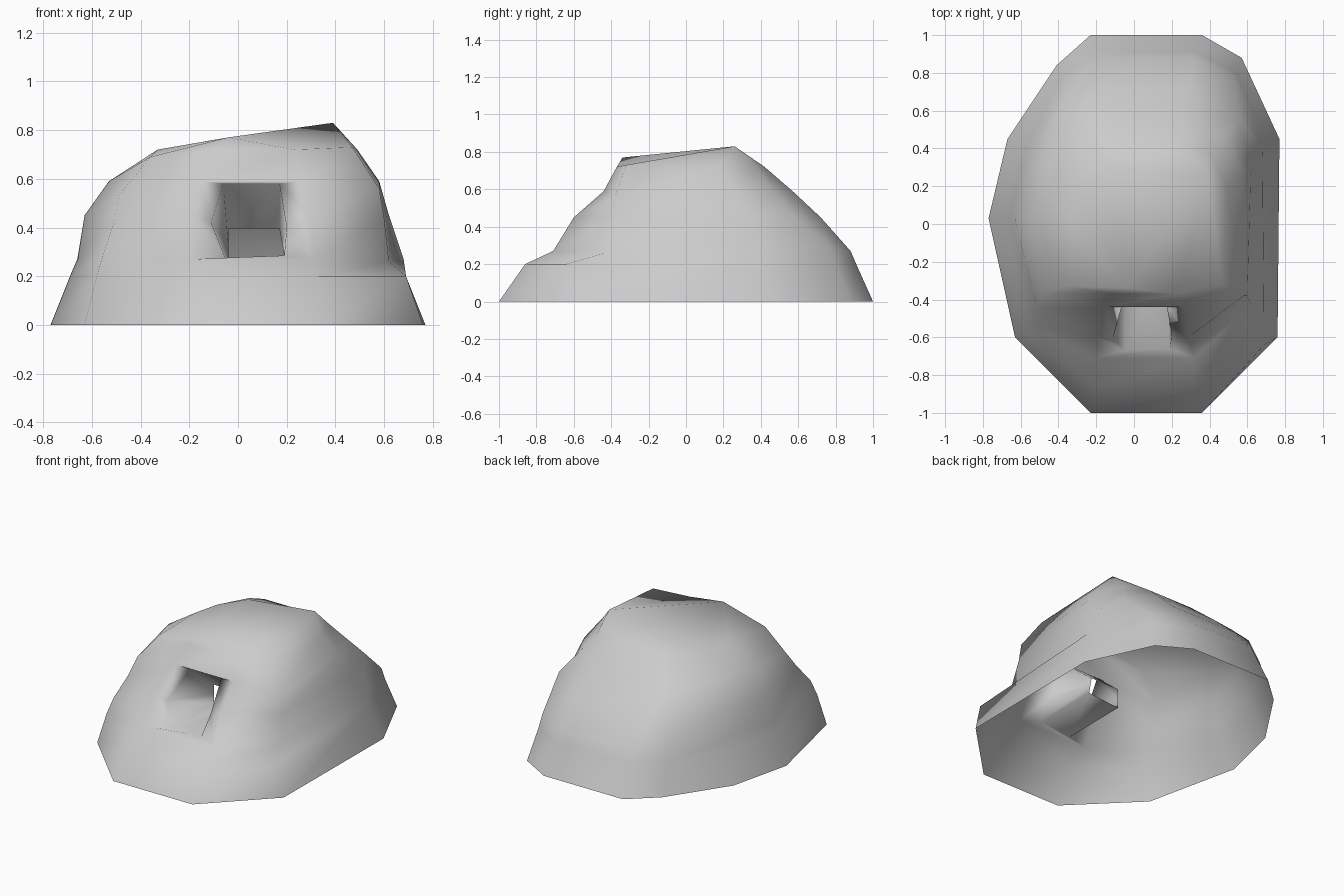
import bpy, bmesh

cube = bpy.data.objects.get("Cube")
if cube:
    bpy.data.objects.remove(cube, do_unlink=True)

# Single stone colour
stone = bpy.data.materials.new("stone_grey")
stone.use_nodes = True
stone_colour = (0.6, 0.6, 0.6, 1)
stone.diffuse_color = stone_colour
stone.node_tree.nodes["Principled BSDF"].inputs["Base Color"].default_value = stone_colour

# Ground outline, counter-clockwise from the front left corner of the plan
outline = [(-.23, -1), (.36, -1), (.76, -.6), (.77, .45), (.57, .88), (.36, 1),
           (-.23, 1), (-.41, .84), (-.67, .45), (-.77, .03), (-.63, -.6)]
HALF_WIDTH = .77

# Each level: height, reach toward -x, +x, -y and +y
levels = [(0, .77, .77, 1, 1),
          (.2, .69, .69, .86, .91),
          (.27, .66, .68, .71, .88),
          (.45, .63, .62, .6, .72),
          (.59, .53, .58, .44, .57),
          (.72, .33, .49, .37, .42)]

# Rugged corner ridges, by outline column, one point for each level above ground
ridges = {
    2: [(.69, -.64, .2), (.62, -.43, .26), (.6, -.38, .44), (.58, -.38, .56), (.47, -.32, .73)],
    4: [(.54, .8, .2), (.53, .77, .29), (.56, .55, .48), (.48, .47, .59), (.4, .38, .71)],
    7: [(-.39, .77, .2), (-.38, .74, .3), (-.36, .66, .48), (-.31, .56, .58), (-.18, .38, .72)],
    10: [(-.58, -.57, .2), (-.55, -.54, .3), (-.51, -.45, .42), (-.49, -.37, .53), (-.36, -.33, .69)],
}

# Summit points and the one each outline column rises to
summit = [(-.04, -.34, .77), (.39, .26, .83), (-.13, .3, .755)]
rises_to = [0, 0, 1, 1, 1, 1, 2, 2, 2, 0, 0]

# Tunnel mouth and inner end
mouth = [(-.05, -.67, .27), (.19, -.66, .285), (.2, -.58, .4),
         (.17, -.42, .58), (-.06, -.42, .58), (-.11, -.6, .42)]
inner = [(-.04, -.2, .265), (.19, -.2, .285), (.18, -.2, .34),
         (.17, -.2, .395), (-.04, -.2, .395), (-.04, -.2, .33)]


def level_ring(bm, number, level):
    z, left, right, front, back = level
    ring = []
    for i, (x, y) in enumerate(outline):
        point = (x * (right if x > 0 else left) / HALF_WIDTH,
                 y * (back if y > 0 else front), z)
        if number and i in ridges:
            point = ridges[i][number - 1]
        ring.append(bm.verts.new(point))
    return ring


def join_loops(bm, lower, upper, skip=()):
    count = len(lower)
    for i in range(count):
        j = (i + 1) % count
        if i not in skip:
            bm.faces.new((lower[i], lower[j], upper[j], upper[i]))


bm = bmesh.new()

# Rocky shell, left open at the two front panels around the tunnel
rings = [level_ring(bm, n, level) for n, level in enumerate(levels)]
for k in range(len(rings) - 1):
    join_loops(bm, rings[k], rings[k + 1], skip=(0,) if k in (2, 3) else ())

# Summit
peaks = [bm.verts.new(p) for p in summit]
top = rings[-1]
for i, low in enumerate(top):
    j = (i + 1) % len(top)
    a, b = peaks[rises_to[i]], peaks[rises_to[j]]
    bm.faces.new((low, top[j], a) if a == b else (low, top[j], b, a))
bm.faces.new(peaks)

# Recessed tunnel, open at its inner end
surround = [rings[2][0], rings[2][1], rings[3][1], rings[4][1], rings[4][0], rings[3][0]]
mouth_loop = [bm.verts.new(p) for p in mouth]
inner_loop = [bm.verts.new(p) for p in inner]
join_loops(bm, surround, mouth_loop)
join_loops(bm, mouth_loop, inner_loop)

bmesh.ops.recalc_face_normals(bm, faces=bm.faces)
if sum(f.normal.z * f.calc_area() for f in bm.faces) < 0:
    bmesh.ops.reverse_faces(bm, faces=bm.faces)

# Smooth all over, tunnel included
for face in bm.faces:
    face.smooth = True

mesh = bpy.data.meshes.new("hollow_rock")
bm.to_mesh(mesh)
bm.free()
mesh.materials.append(stone)
rock = bpy.data.objects.new("hollow_rock", mesh)
bpy.context.collection.objects.link(rock)
